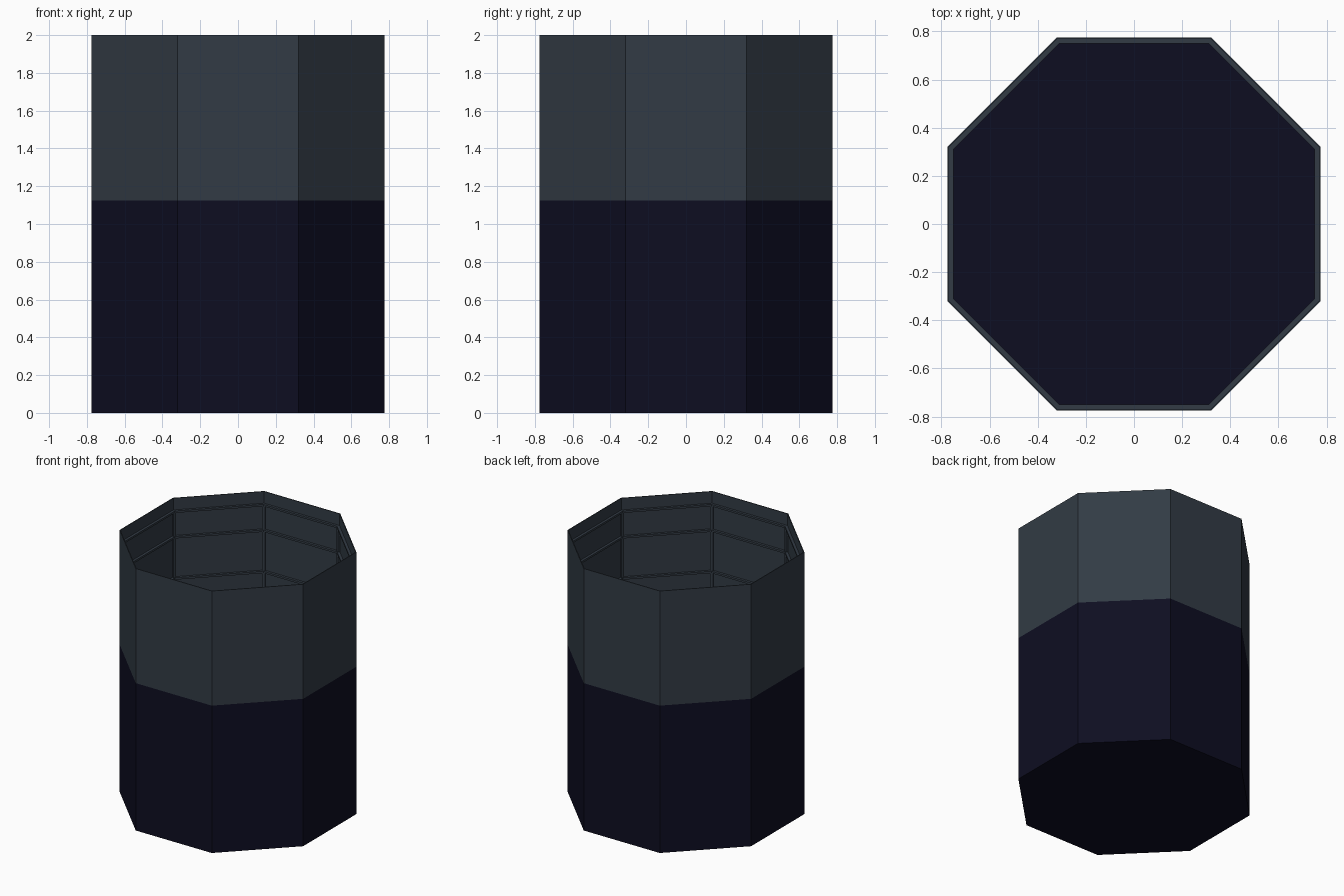
import bpy
import bmesh
from math import cos, sin, pi, radians

cube = bpy.data.objects.get("Cube")
if cube:
    bpy.data.objects.remove(cube, do_unlink=True)

SIDES = 8
APOTHEM = 0.775       # centre to the middle of a flat side
LIP = 0.025           # how far the inner frame reaches inwards
SHEET = 0.006         # wall thickness
SPLIT, TOP = 1.125, 2.0
HOOPS = (1.91, 1.715, 1.40)


def material(name, colour):
    mat = bpy.data.materials.new(name)
    mat.use_nodes = True
    mat.diffuse_color = (*colour, 1)
    mat.node_tree.nodes["Principled BSDF"].inputs["Base Color"].default_value = (*colour, 1)
    return mat


slate = material("slate grey", (0.032, 0.044, 0.059))
navy = material("dark navy", (0.0042, 0.0042, 0.0155))


def octagon(bm, apothem, z):
    """Ring of vertices whose flat sides face the axes."""
    radius = apothem / cos(pi / SIDES)
    angles = [pi / SIDES + i * 2 * pi / SIDES for i in range(SIDES)]
    return [bm.verts.new((radius * cos(a), radius * sin(a), z)) for a in angles]


def finish(bm, name, mat):
    bmesh.ops.recalc_face_normals(bm, faces=bm.faces)
    mesh = bpy.data.meshes.new(name)
    bm.to_mesh(mesh)
    bm.free()
    mesh.materials.append(mat)
    obj = bpy.data.objects.new(name, mesh)
    bpy.context.collection.objects.link(obj)
    return obj


def tube(name, outer, inner, low, high, mat):
    """Hollow octagonal ring with a rectangular section."""
    bm = bmesh.new()
    rings = [octagon(bm, a, z) for a, z in
             ((outer, low), (outer, high), (inner, high), (inner, low))]
    for k in range(4):
        a, b = rings[k], rings[(k + 1) % 4]
        for i in range(SIDES):
            j = (i + 1) % SIDES
            bm.faces.new((a[i], a[j], b[j], b[i]))
    return finish(bm, name, mat)


# Solid lower half, whose top is the floor of the open upper half
bm = bmesh.new()
bottom, floor = octagon(bm, APOTHEM, 0), octagon(bm, APOTHEM, SPLIT)
bm.faces.new(bottom)
bm.faces.new(floor)
for i in range(SIDES):
    j = (i + 1) % SIDES
    bm.faces.new((bottom[i], bottom[j], floor[j], floor[i]))
finish(bm, "lower_body", navy)

# Thin upper wall
tube("upper_wall", APOTHEM, APOTHEM - SHEET, SPLIT, TOP, slate)

# Hoops inside the wall
for n, z in enumerate(HOOPS):
    tube(f"inner_hoop_{n + 1}", APOTHEM - SHEET / 2, APOTHEM - LIP, z - 0.015, z, slate)

# Posts in the inner corners
for n in range(SIDES):
    angle = pi / SIDES + n * 2 * pi / SIDES
    bpy.ops.mesh.primitive_cube_add(size=1)
    post = bpy.context.object
    post.name = f"corner_post_{n + 1}"
    reach = (APOTHEM - LIP / 2 - SHEET / 2) / cos(pi / SIDES)
    post.location = (reach * cos(angle), reach * sin(angle), (SPLIT + HOOPS[0]) / 2)
    post.rotation_euler.z = angle
    post.scale = (0.016, 0.022, HOOPS[0] - SPLIT - 0.01)
    post.data.materials.append(slate)
